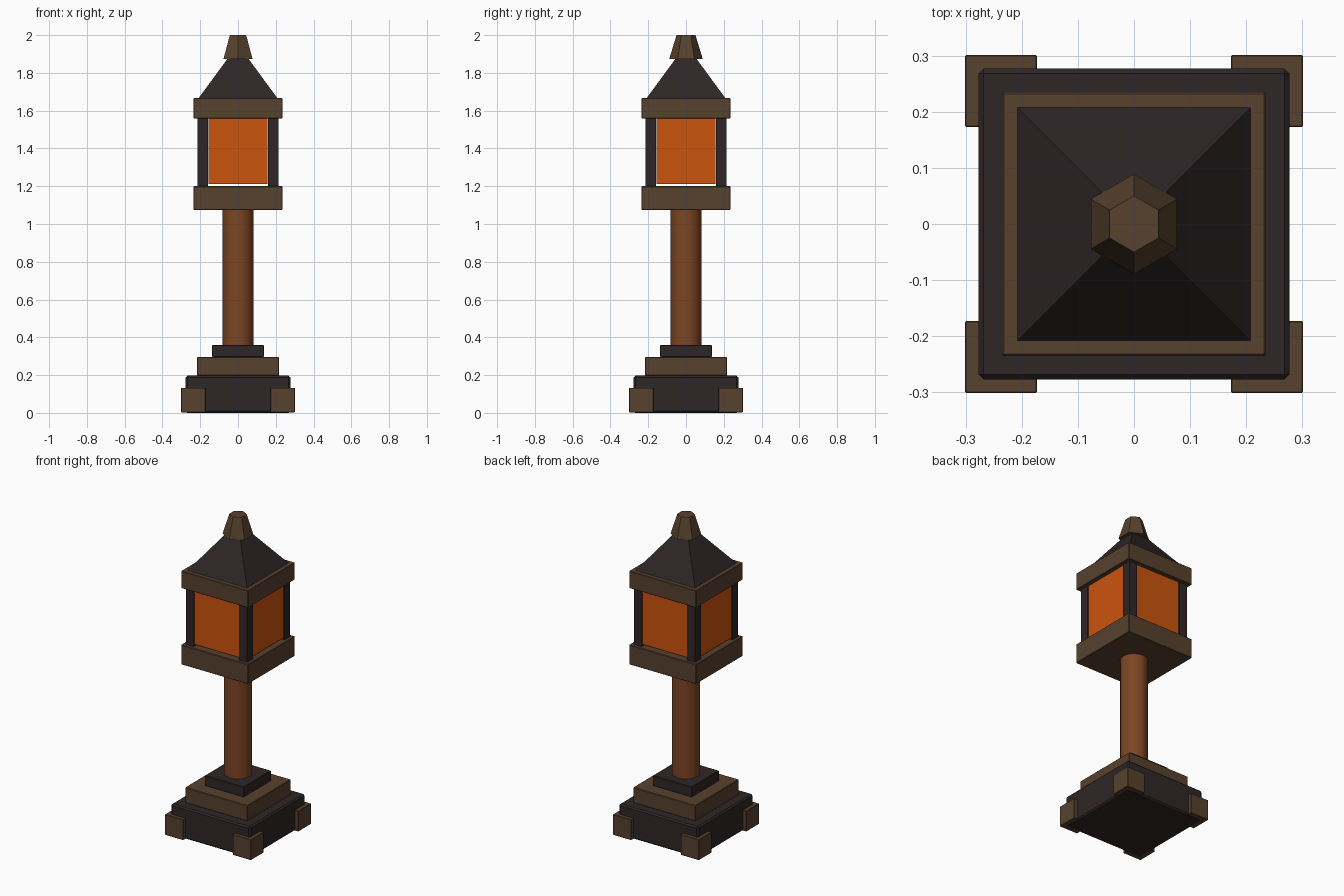
import bpy
import math

cube = bpy.data.objects.get("Cube")
if cube:
    bpy.data.objects.remove(cube, do_unlink=True)


def material(name, rgb):
    mat = bpy.data.materials.new(name)
    mat.use_nodes = True
    mat.diffuse_color = (*rgb, 1)
    mat.node_tree.nodes["Principled BSDF"].inputs["Base Color"].default_value = (*rgb, 1)
    return mat


BRONZE = material("bronze brown", (0.095, 0.053, 0.026))
IRON = material("dark iron", (0.028, 0.019, 0.019))
WOOD = material("warm wood", (0.205, 0.06, 0.017))
GLASS = material("amber glass", (0.6, 0.087, 0.004))


def finish(name, mat, bevel=0):
    obj = bpy.context.object
    obj.name = name
    obj.data.materials.append(mat)
    if bevel:
        mod = obj.modifiers.new("Bevel", "BEVEL")
        mod.width = bevel
        mod.segments = 1
    return obj


def box(name, mat, half, z0, z1, centre=(0, 0), bevel=0):
    """Box from half sizes in x and y, between two heights."""
    bpy.ops.mesh.primitive_cube_add(size=2, location=(*centre, (z0 + z1) / 2))
    bpy.context.object.scale = (*half, (z1 - z0) / 2)
    bpy.ops.object.transform_apply(location=False, rotation=False, scale=True)
    return finish(name, mat, bevel)


def square(name, mat, half, z0, z1, bevel=0.003):
    return box(name, mat, (half, half), z0, z1, bevel=bevel)


def cone(name, mat, sides, r0, r1, z0, z1, turn=0):
    bpy.ops.mesh.primitive_cone_add(vertices=sides, radius1=r0, radius2=r1, depth=z1 - z0,
                                    location=(0, 0, (z0 + z1) / 2), rotation=(0, 0, turn))
    return finish(name, mat)


# Stepped base
square("base_block", IRON, 0.277, 0, 0.197, bevel=0.009)
square("base_middle_step", BRONZE, 0.218, 0.197, 0.295)
square("base_top_step", IRON, 0.137, 0.295, 0.36)

# Round shaft
cone("shaft", WOOD, 16, 0.081, 0.081, 0.36, 1.08)
bpy.ops.object.shade_smooth_by_angle(angle=math.radians(35))

# Lantern frame
square("lantern_floor", BRONZE, 0.235, 1.075, 1.2)
square("lantern_top_band", BRONZE, 0.235, 1.558, 1.667)

# Feet and lantern posts at the four corners
for sx, side in ((1, "left"), (-1, "right")):
    for sy, end in ((-1, "front"), (1, "back")):
        box(f"{end}_{side}_foot", BRONZE, (0.064, 0.064), 0.003, 0.133,
            (sx * 0.237, sy * 0.237), bevel=0.002)
        box(f"{end}_{side}_post", IRON, (0.028, 0.028), 1.2, 1.558,
            (sx * 0.187, sy * 0.187))

# Glass panes between the posts, with a narrow gap below
for s, (fb, lr) in ((-1, ("front", "right")), (1, ("back", "left"))):
    box(f"{fb}_pane", GLASS, (0.157, 0.004), 1.213, 1.558, (0, s * 0.205))
    box(f"{lr}_pane", GLASS, (0.004, 0.157), 1.213, 1.558, (s * 0.205, 0))

# Pyramid roof and six-sided finial
cone("roof", IRON, 4, 0.208 * math.sqrt(2), 0, 1.667, 1.95, math.pi / 4)
cone("finial", BRONZE, 6, 0.089, 0.05, 1.873, 2.0)
